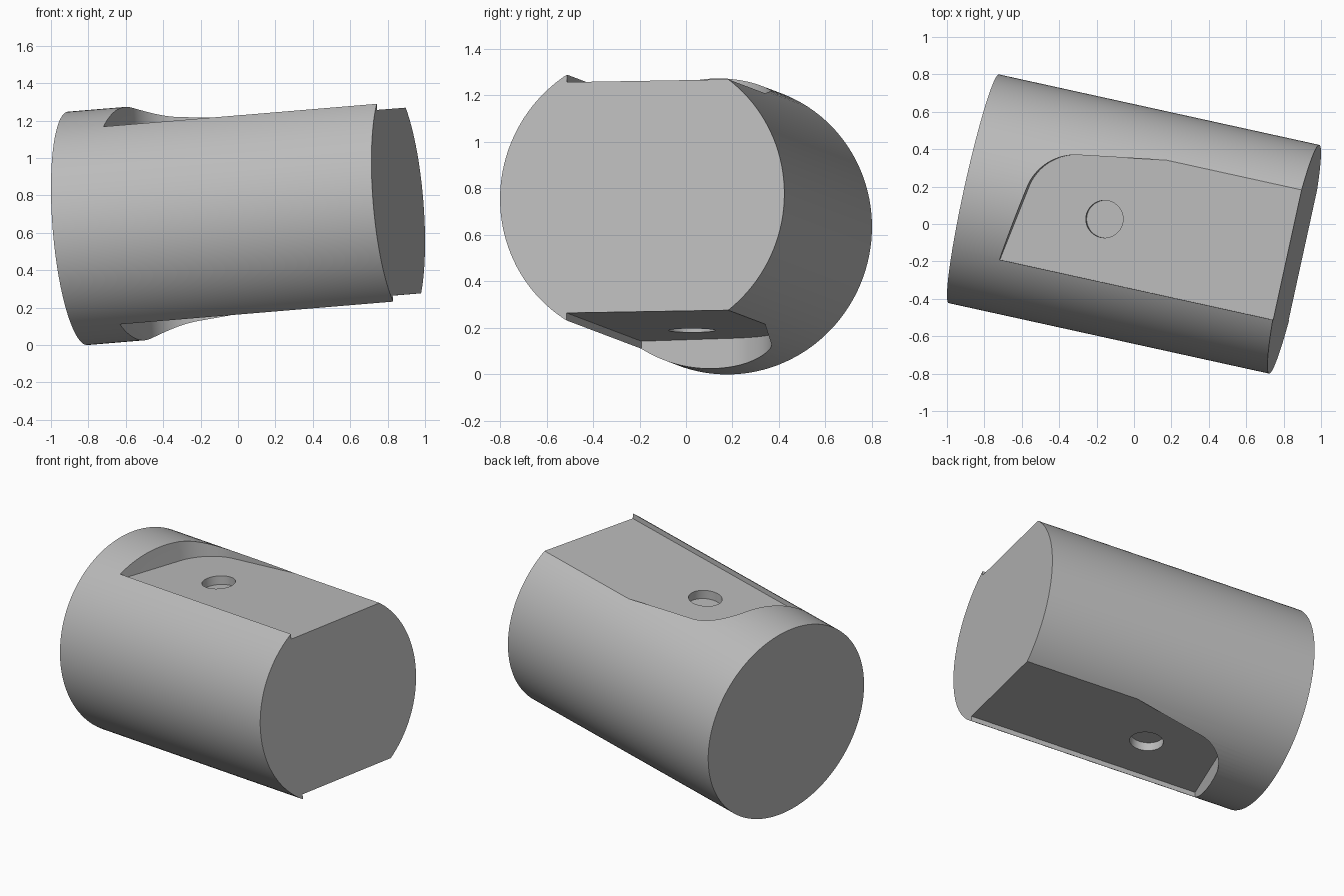
import bpy
import bmesh
from math import radians, sin, cos, tan, pi
from mathutils import Matrix, Vector

if "Cube" in bpy.data.objects:
    bpy.data.objects.remove(bpy.data.objects["Cube"], do_unlink=True)

RADIUS, LENGTH = 0.626, 1.76
FLAT = 0.498            # distance of the flats from the axis
HOLE_S, HOLE_R, HOLE_DEPTH = -0.12, 0.1, 0.055

# Tilted frame: local x along the axis, y across, z up
axis = Vector((0.973, -0.214, 0.081)).normalized()
across = Vector((0.216, 0.976, 0.017))
across = (across - axis * across.dot(axis)).normalized()
frame = Matrix((axis, across, axis.cross(across))).transposed().to_4x4()
frame.translation = (0, 0, 0.695)

grey = bpy.data.materials.new("light grey")
grey.use_nodes = True
tone = (0.5, 0.5, 0.5, 1)
grey.diffuse_color = tone
grey.node_tree.nodes["Principled BSDF"].inputs["Base Color"].default_value = tone


def prism(name, outline, direction):
    """Extrude a closed outline of points along a direction."""
    bm = bmesh.new()
    face = bm.faces.new([bm.verts.new(p) for p in outline])
    made = bmesh.ops.extrude_face_region(bm, geom=[face])["geom"]
    bmesh.ops.translate(bm, vec=direction,
                        verts=[v for v in made if isinstance(v, bmesh.types.BMVert)])
    bmesh.ops.recalc_face_normals(bm, faces=bm.faces)
    mesh = bpy.data.meshes.new(name)
    bm.to_mesh(mesh)
    bm.free()
    obj = bpy.data.objects.new(name, mesh)
    bpy.context.collection.objects.link(obj)
    obj.matrix_world = frame
    mesh.materials.append(grey)
    return obj


def circle(radius, count):
    return [(radius * cos(2 * pi * i / count), radius * sin(2 * pi * i / count))
            for i in range(count)]


def fillet(before, corner, after, radius, steps=20):
    """Round the corner between two straight edges."""
    a = (Vector(before) - Vector(corner)).normalized()
    b = (Vector(after) - Vector(corner)).normalized()
    half = a.angle(b) / 2
    start = Vector(corner) + a * radius / tan(half)
    centre = Vector(corner) + (a + b).normalized() * radius / sin(half)
    spoke = start - centre
    side = b - spoke * b.dot(spoke) / spoke.length_squared
    side = side.normalized() * radius
    turn = pi - 2 * half
    return [centre + spoke * cos(turn * i / steps) + side * sin(turn * i / steps)
            for i in range(steps + 1)]


# Round body
body = prism("cylinder_body",
             [(-LENGTH / 2, y, z) for y, z in circle(RADIUS, 128)], (LENGTH, 0, 0))

# Open-ended pocket outline with one rounded corner
low_corner, corner, far = (-0.621, -0.332), (-0.52, 0.275), (1.2, 0.547)
pocket = [low_corner, *fillet(low_corner, corner, far, 0.27), far, (1.2, -0.332)]

# Matching pocket and blind hole on the upper and lower sides
cutters = []
for side in (1, -1):
    cutters.append(prism("pocket_cutter", [(x, y, side * FLAT) for x, y in pocket],
                         (0, 0, side * 0.4)))
    cutters.append(prism("hole_cutter",
                         [(HOLE_S + x, y, side * (FLAT - HOLE_DEPTH))
                          for x, y in circle(HOLE_R, 64)], (0, 0, side * 0.3)))

bpy.ops.object.select_all(action="DESELECT")
bpy.context.view_layer.objects.active = body
body.select_set(True)
for cutter in cutters:
    cutter.hide_render = True
    cut = body.modifiers.new("cut", "BOOLEAN")
    cut.operation, cut.solver, cut.object = "DIFFERENCE", "EXACT", cutter
    bpy.ops.object.modifier_apply(modifier=cut.name)
for cutter in cutters:
    bpy.data.objects.remove(cutter, do_unlink=True)

bpy.ops.object.shade_smooth_by_angle(angle=radians(25))
